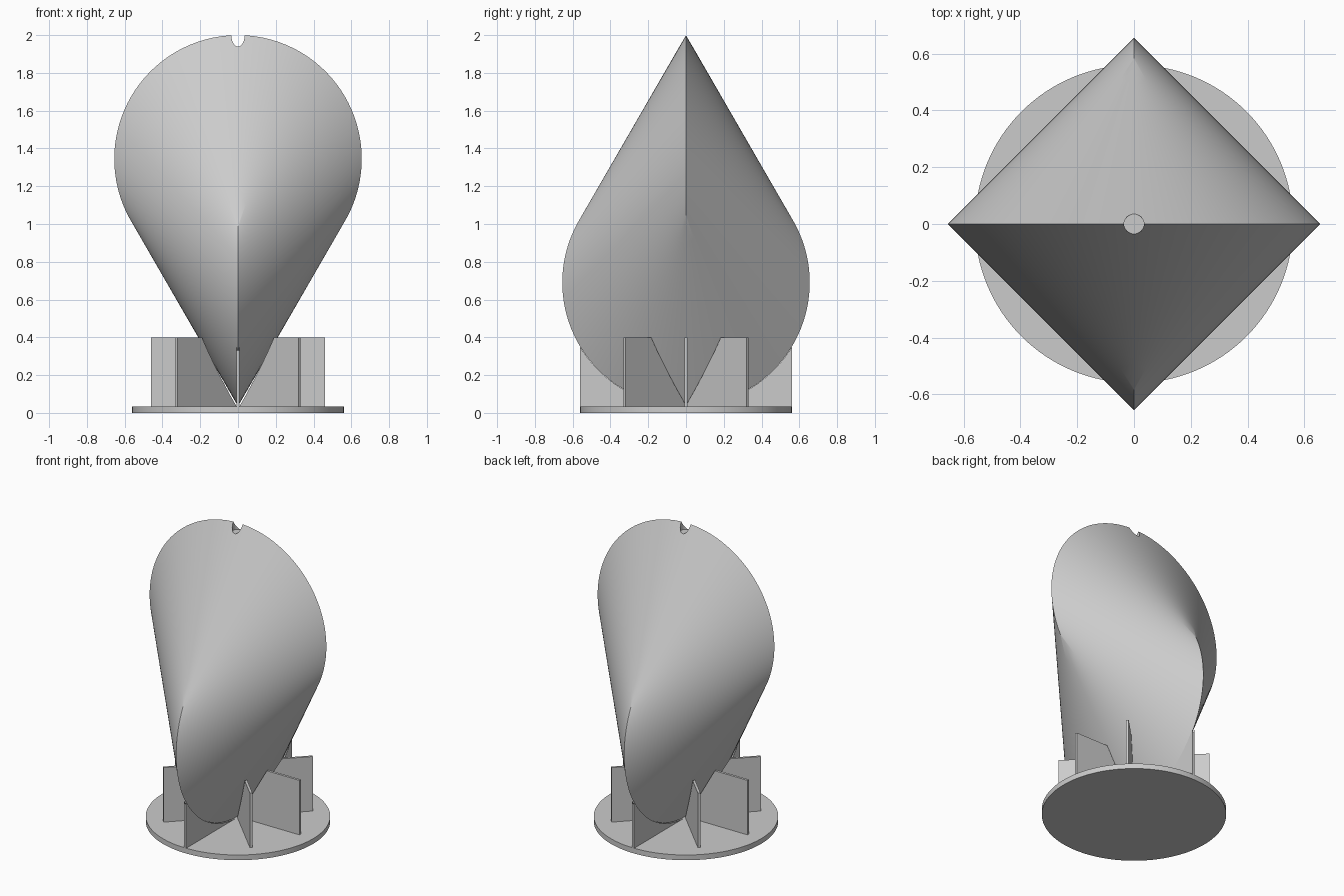
import bpy, bmesh
from math import sin, cos, sqrt, pi, radians
from mathutils import Matrix, Vector

if "Cube" in bpy.data.objects:
    bpy.data.objects.remove(bpy.data.objects["Cube"], do_unlink=True)

RADIUS, MID_Z, BASE_TOP = 0.655, 1.0175, 0.035

grey = bpy.data.materials.new("light_grey")
grey.use_nodes = True
colour = (0.6, 0.6, 0.6, 1)
grey.diffuse_color = colour
grey.node_tree.nodes["Principled BSDF"].inputs["Base Color"].default_value = colour


def finish(name, bm):
    bmesh.ops.recalc_face_normals(bm, faces=bm.faces)
    mesh = bpy.data.meshes.new(name)
    bm.to_mesh(mesh)
    bm.free()
    mesh.materials.append(grey)
    ob = bpy.data.objects.new(name, mesh)
    bpy.context.collection.objects.link(ob)
    return ob


def activate(ob):
    bpy.ops.object.select_all(action='DESELECT')
    ob.select_set(True)
    bpy.context.view_layer.objects.active = ob


def smooth(ob):
    activate(ob)
    bpy.ops.object.shade_smooth_by_angle(angle=radians(30))


def cut(ob, cutter):
    activate(ob)
    mod = ob.modifiers.new("cut", 'BOOLEAN')
    mod.operation, mod.solver, mod.object = 'DIFFERENCE', 'EXACT', cutter
    bpy.ops.object.modifier_apply(modifier=mod.name)


def cylinder(name, radius, z0, z1, segments):
    bm = bmesh.new()
    bmesh.ops.create_cone(bm, cap_ends=True, segments=segments, radius1=radius, radius2=radius,
                          depth=z1 - z0, matrix=Matrix.Translation((0, 0, (z0 + z1) / 2)))
    return finish(name, bm)


def oloid(name, r, steps=96, spans=8):
    """Ruled skin stretched between two crossed circles."""
    bm = bmesh.new()
    for side in (1, -1):
        rows = []
        for i in range(steps + 1):
            t = 2 * pi / 3 * sin(pi * (i / steps - 0.5))
            c = cos(t)
            a = Vector((sin(t), 0, 0.5 + c))
            b = Vector((0, side * sqrt(max(0, 1 + 2 * c)) / (1 + c), c / (1 + c) - 0.5))
            rows.append([bm.verts.new(a.lerp(b, k / spans) * r + Vector((0, 0, MID_Z)))
                         for k in range(spans + 1)])
        for p, q in zip(rows, rows[1:]):
            for k in range(spans):
                bm.faces.new((p[k], p[k + 1], q[k + 1], q[k]))
    bmesh.ops.remove_doubles(bm, verts=bm.verts, dist=1e-5)
    return finish(name, bm)


# Round base plate
smooth(cylinder("base_plate", 0.56, 0, BASE_TOP, 128))

# Rolling body with a small socket in its top edge
body = oloid("oloid_body", RADIUS)
drill = cylinder("socket_cutter", 0.035, 1.94, 2.1, 32)
cut(body, drill)
smooth(body)

# Eight radial fins, trimmed to cradle the body with a small clearance
clearance = oloid("clearance_cutter", RADIUS + 0.01)
for i in range(8):
    length = 0.56 if i % 4 == 2 else 0.46
    bm = bmesh.new()
    bmesh.ops.create_cube(bm, size=1)
    bmesh.ops.scale(bm, verts=bm.verts, vec=(length, 0.016, 0.4 - BASE_TOP + 0.005))
    bmesh.ops.translate(bm, verts=bm.verts, vec=(length / 2, 0, (0.4 + BASE_TOP - 0.005) / 2))
    bmesh.ops.rotate(bm, verts=bm.verts, cent=(0, 0, 0), matrix=Matrix.Rotation(i * pi / 4, 3, 'Z'))
    cut(finish(f"support_fin_{i + 1}", bm), clearance)

for helper in (drill, clearance):
    bpy.data.objects.remove(helper, do_unlink=True)
